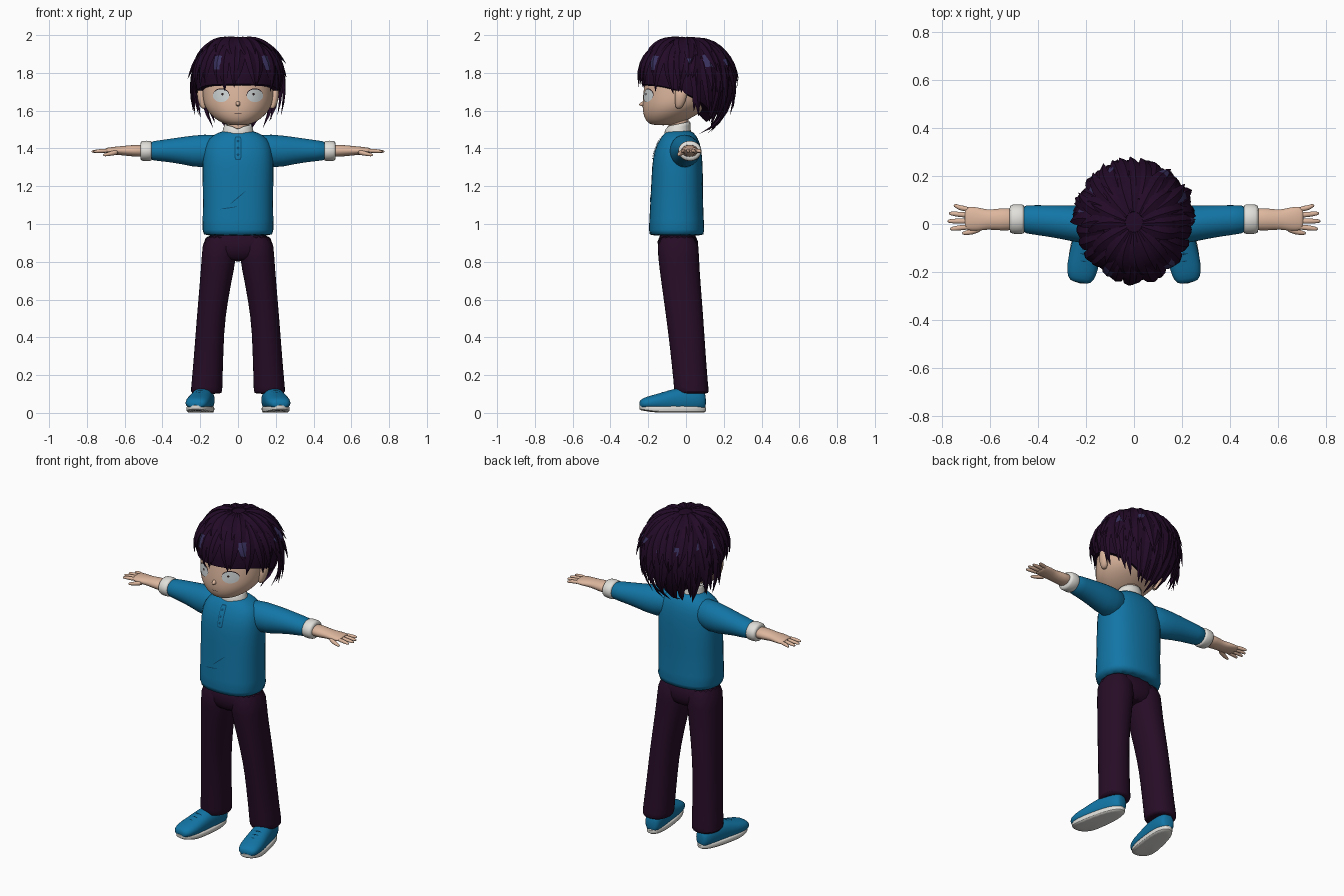
import bpy, bmesh, math, random
from math import sin, cos, pi
from mathutils import Vector, Matrix

random.seed(4)
cube = bpy.data.objects.get("Cube")
if cube:
    bpy.data.objects.remove(cube)


def material(name, r, g, b):
    m = bpy.data.materials.new(name)
    m.use_nodes = True
    m.diffuse_color = (r, g, b, 1)
    shader = m.node_tree.nodes["Principled BSDF"]
    shader.inputs["Base Color"].default_value = (r, g, b, 1)
    shader.inputs["Roughness"].default_value = 0.9
    return m


SKIN = material("skin", 0.72, 0.47, 0.34)
HAIR = material("dark plum hair", 0.016, 0.003, 0.02)
SHINE = material("hair shine", 0.04, 0.03, 0.11)
TROUSER = material("plum trousers", 0.02, 0.004, 0.02)
BLUE = material("shirt blue", 0.006, 0.18, 0.38)
SEAM = material("seam blue", 0.003, 0.07, 0.16)
WHITE = material("cuff white", 0.75, 0.74, 0.7)
EYE = material("eye white", 0.62, 0.66, 0.67)
LINE = material("dark line", 0.02, 0.01, 0.012)


def skin(bm, rings, caps=True):
    """Bridge equal rings of points with quads; returns the side faces."""
    loops = [[bm.verts.new(p) for p in ring] for ring in rings]
    n, faces = len(loops[0]), []
    for a, b in zip(loops, loops[1:]):
        faces += [bm.faces.new((a[i], a[(i + 1) % n], b[(i + 1) % n], b[i])) for i in range(n)]
    if caps:
        bm.faces.new(loops[0])
        bm.faces.new(loops[-1])
    return faces


def finish(name, bm, *mats, subsurf=0, angle=40):
    bmesh.ops.recalc_face_normals(bm, faces=bm.faces)
    mesh = bpy.data.meshes.new(name)
    bm.to_mesh(mesh)
    bm.free()
    for m in mats:
        mesh.materials.append(m)
    ob = bpy.data.objects.new(name, mesh)
    bpy.context.collection.objects.link(ob)
    bpy.ops.object.select_all(action="DESELECT")
    ob.select_set(True)
    bpy.context.view_layer.objects.active = ob
    bpy.ops.object.shade_smooth_by_angle(angle=math.radians(angle))
    if subsurf:
        mod = ob.modifiers.new("smooth", "SUBSURF")
        mod.levels = mod.render_levels = subsurf
    return ob


def tube_rings(stations, axis, side=1, n=16, power=1.0):
    """Station: place on the axis, two centre coordinates, two radii."""
    curve = lambda v: math.copysign(abs(v) ** power, v)
    rings = []
    for at, c1, c2, r1, r2 in stations:
        ring = []
        for i in range(n):
            a = 2 * pi * i / n
            p, q = c1 + r1 * curve(cos(a)), c2 + r2 * curve(sin(a))
            x, y, z = {"x": (at, p, q), "y": (p, at, q), "z": (p, q, at)}[axis]
            ring.append(Vector((x * side, y, z)))
        rings.append(ring)
    return rings


def tube(name, stations, axis, mat, side=1, power=1.0, subsurf=1, move=None):
    bm = bmesh.new()
    skin(bm, tube_rings(stations, axis, side, power=power))
    if move:
        bm.transform(move)
    return finish(name, bm, mat, subsurf=subsurf, angle=60)


def decal(name, target, mat, x, z, rx, rz, lift, turn=0, power=1.0):
    """Thin painted patch laid on the front of a target."""
    bm = bmesh.new()
    steps = [(-0.6, x, z, rx * k, rz * k) for k in (1, 0.7, 0.4, 0.1)]
    skin(bm, tube_rings(steps, "y", n=20, power=power))
    bmesh.ops.delete(bm, geom=[f for f in bm.faces if len(f.verts) > 4][:1], context="FACES_ONLY")
    pivot = Matrix.Translation((x, 0, z))
    bm.transform(pivot @ Matrix.Rotation(turn, 4, "Y") @ pivot.inverted())
    ob = finish(name, bm, mat)
    wrap = ob.modifiers.new("lay on surface", "SHRINKWRAP")
    wrap.target, wrap.wrap_method, wrap.wrap_mode = target, "PROJECT", "ABOVE_SURFACE"
    wrap.use_project_y, wrap.offset = True, lift
    return ob


# Torso with boxy section, collar and neck
shirt = tube("shirt_body", [(0.938, 0, -0.05, 0.184, 0.145), (0.945, 0, -0.05, 0.194, 0.152),
                            (1.1, 0, -0.05, 0.188, 0.142), (1.25, 0, -0.046, 0.192, 0.139),
                            (1.36, 0, -0.045, 0.192, 0.134), (1.43, 0, -0.038, 0.178, 0.115),
                            (1.47, 0, -0.035, 0.14, 0.09), (1.5, 0, -0.035, 0.07, 0.062)],
             "z", BLUE, power=0.82)
tube("neck", [(1.42, 0, -0.035, 0.06, 0.055), (1.52, 0, -0.04, 0.055, 0.052),
              (1.62, 0, -0.04, 0.06, 0.06)], "z", SKIN)
bm = bmesh.new()
rings = tube_rings([(1.465, 0, -0.042, 0.09, 0.075), (1.5, 0, -0.045, 0.082, 0.07),
                    (1.53, 0, -0.04, 0.072, 0.064)], "z")
for p in rings[-1]:
    p.z += 0.2 * (p.y + 0.04) - (0.02 if p.y < -0.1 else 0)
skin(bm, rings, caps=False)
collar = finish("collar", bm, WHITE, subsurf=1)
collar.modifiers.new("thickness", "SOLIDIFY").thickness = 0.012

# Front placket, buttons and shirt creases
decal("placket", shirt, SEAM, 0, 1.4, 0.018, 0.062, 0.003, power=0.3)
decal("placket_panel", shirt, BLUE, 0, 1.4, 0.013, 0.056, 0.005, power=0.3)
for i in range(3):
    decal(f"button_{i}", shirt, SEAM, 0, 1.365 + 0.035 * i, 0.007, 0.007, 0.008)
decal("long_crease", shirt, SEAM, 0.0, 1.14, 0.055, 0.0025, 0.002, turn=-0.7)
decal("short_crease", shirt, SEAM, -0.05, 1.085, 0.045, 0.0025, 0.002, turn=-0.15)

# Hips
tube("trouser_hips", [(0.8, 0, -0.04, 0.1, 0.09), (0.85, 0, -0.042, 0.175, 0.108),
                      (0.97, 0, -0.045, 0.185, 0.118)], "z", TROUSER, power=0.85)

for side, label in ((1, "left"), (-1, "right")):
    # Arm
    tube(label + "_sleeve", [(0.06, -0.02, 1.4, 0.07, 0.075), (0.18, -0.006, 1.382, 0.085, 0.096),
                             (0.3, 0.008, 1.39, 0.071, 0.072), (0.42, 0.018, 1.388, 0.062, 0.055),
                             (0.48, 0.02, 1.387, 0.059, 0.051)], "x", BLUE, side)
    tube(label + "_cuff", [(0.455, 0.02, 1.387, 0.058, 0.05), (0.46, 0.02, 1.387, 0.064, 0.056),
                           (0.512, 0.02, 1.387, 0.063, 0.055), (0.518, 0.02, 1.387, 0.054, 0.046)],
         "x", WHITE, side)
    tube(label + "_forearm_and_palm", [(0.48, 0.02, 1.387, 0.05, 0.036), (0.56, 0.019, 1.388, 0.047, 0.031),
                                       (0.61, 0.018, 1.388, 0.04, 0.025), (0.65, 0.02, 1.388, 0.052, 0.022),
                                       (0.695, 0.024, 1.388, 0.05, 0.016), (0.705, 0.024, 1.388, 0.044, 0.012)],
         "x", SKIN, side)

    # Fingers fan out from the palm
    for i, finger in enumerate(("index", "middle", "ring", "little")):
        y, tip = -0.012 + 0.024 * i, (0.765, 0.776, 0.77, 0.75)[i]
        spread = 0.008 * (i - 1)
        tube(f"{label}_{finger}_finger", [(0.68, y, 1.388, 0.012, 0.012),
                                          (0.73, y + spread * 0.5, 1.387, 0.011, 0.01),
                                          (tip - 0.01, y + spread, 1.384, 0.009, 0.008),
                                          (tip, y + spread, 1.383, 0.004, 0.004)], "x", SKIN, side)
    tube(label + "_thumb", [(0.63, -0.012, 1.382, 0.018, 0.016), (0.67, -0.032, 1.374, 0.013, 0.012),
                            (0.705, -0.038, 1.366, 0.009, 0.009), (0.715, -0.038, 1.364, 0.004, 0.004)],
         "x", SKIN, side)

    # Trouser leg
    tube(label + "_trouser_leg", [(0.1, 0.165, 0.03, 0.075, 0.085), (0.108, 0.167, 0.03, 0.086, 0.094),
                                  (0.16, 0.164, 0.025, 0.083, 0.092), (0.35, 0.153, 0.008, 0.078, 0.095),
                                  (0.5, 0.144, -0.006, 0.076, 0.1), (0.7, 0.118, -0.028, 0.085, 0.106),
                                  (0.82, 0.1, -0.04, 0.094, 0.11), (0.96, 0.095, -0.045, 0.092, 0.115)],
         "z", TROUSER, side, power=0.9)

    # Shoe: built straight, then turned toe-out and mirrored by side
    place = Matrix.Translation((0.195 * side, -0.07, 0)) @ Matrix.Rotation(0.17 * side, 4, "Z")
    bm = bmesh.new()
    sole = tube_rings([(0, 0, 0, 0.062, 0.172), (0.005, 0, 0, 0.07, 0.18),
                       (0.03, 0, 0, 0.071, 0.182), (0.038, 0, 0, 0.066, 0.176)], "z", n=24, power=0.8)
    for p in (p for ring in sole for p in ring):
        p.x *= 0.92 - 0.7 * p.y
        p.z += max(0, -p.y - 0.1) * 0.15
    skin(bm, sole)
    bm.transform(place)
    finish(label + "_sole", bm, WHITE, subsurf=1)
    tube(label + "_shoe_upper", [(-0.178, 0, 0.045, 0.03, 0.015), (-0.165, 0, 0.05, 0.056, 0.028),
                                 (-0.11, 0, 0.055, 0.068, 0.04), (-0.04, 0, 0.06, 0.064, 0.053),
                                 (0.02, 0, 0.068, 0.06, 0.066), (0.1, 0, 0.07, 0.057, 0.068),
                                 (0.165, 0, 0.065, 0.045, 0.055), (0.176, 0, 0.06, 0.025, 0.035)],
         "y", BLUE, power=0.85, move=place)
    for i in range(3):
        y, z = -0.085 + 0.03 * i, 0.094 + 0.009 * i
        tube(f"{label}_lace_{i}", [(-0.034, y, z - 0.005, 0.005, 0.005), (0, y, z + 0.006, 0.005, 0.005),
                                   (0.034, y, z - 0.005, 0.005, 0.005)], "x", SEAM, move=place)

    # Ear
    tube(label + "_ear", [(1.61, 0.18, -0.04, 0.01, 0.012), (1.625, 0.187, -0.035, 0.018, 0.022),
                          (1.67, 0.196, -0.028, 0.022, 0.034), (1.71, 0.197, -0.025, 0.02, 0.032),
                          (1.728, 0.19, -0.025, 0.01, 0.015)], "z", SKIN, side)

# Head and nose
head = tube("head", [(1.522, 0, -0.12, 0.05, 0.06), (1.54, 0, -0.112, 0.1, 0.1),
                     (1.58, 0, -0.082, 0.152, 0.148), (1.63, 0, -0.05, 0.186, 0.186),
                     (1.7, 0, -0.03, 0.193, 0.2), (1.78, 0, -0.01, 0.195, 0.21),
                     (1.88, 0, 0, 0.165, 0.17), (1.95, 0, 0, 0.08, 0.08)], "z", SKIN, subsurf=2)
tube("nose", [(-0.2, 0, 1.64, 0.018, 0.022), (-0.235, 0, 1.636, 0.012, 0.013),
              (-0.249, 0, 1.632, 0.004, 0.004)], "y", SKIN)

# Face details laid on the head
for side, label in ((1, "left"), (-1, "right")):
    decal(label + "_eye_outline", head, LINE, 0.088 * side, 1.683, 0.043, 0.035, 0.002)
    decal(label + "_eye_white", head, EYE, 0.088 * side, 1.679, 0.042, 0.034, 0.004)
    decal(label + "_pupil", head, LINE, 0.08 * side, 1.687, 0.006, 0.007, 0.006)
    decal(label + "_eyebrow", head, HAIR, 0.09 * side, 1.737, 0.04, 0.006, 0.003, turn=0.1 * side)
decal("mouth", head, LINE, 0, 1.585, 0.022, 0.0015, 0.002)


# Hair: a dome with a rim that drops towards the nape
def hair_point(az, t, lift=0.0):
    back = (1 - cos(az)) / 2
    rim = 1.74 - 0.2 * back * back
    phi = min(t * math.acos((rim - 1.77) / 0.25), pi)
    s, c = sin(phi) ** 0.85, cos(phi)
    r = Vector((0.222 * sin(az) * s, -0.236 * cos(az) * s, c * (0.215 if c > 0 else 0.25)))
    return Vector((0, 0, 1.77)) + r + r.normalized() * lift


bm = bmesh.new()
dome = [[hair_point(2 * pi * i / 40, t / 14) for i in range(40)] for t in range(15)]
dome[0] = [hair_point(2 * pi * i / 40, 0.02) for i in range(40)]
dome.append([Vector((0, 0, 1.65)).lerp(p, 0.05) for p in dome[-1]])
skin(bm, dome)
finish("hair_dome", bm, HAIR, angle=50)


# Tapered locks follow the dome and flick outward at the tip
def lock(bm, az, start, end, width, flick, sweep, shiny):
    rings = []
    for k in range(8):
        u = k / 7
        a = az + sweep * u * u
        p = hair_point(a, start + (end - start) * u, 0.012 * sin(pi * u) + flick * u ** 3)
        out = (p - Vector((0, 0, 1.77))).normalized()
        across = Vector((cos(a), sin(a), 0))
        w = width * (0.45 + u) * (1 - u ** 2.2) + 0.001
        rings.append([p + across * w, p + out * w * 0.35, p - across * w, p - out * w * 0.45])
    for f in skin(bm, rings):
        if shiny and 1.835 < f.calc_center_median().z < 1.885:
            f.material_index = 1


bm = bmesh.new()
jit = lambda amount: random.uniform(-amount, amount)
for i in range(30):
    # Rim row: fringe at the front, spiky nape behind
    az = 2 * pi * (i + 0.5) / 30
    rear = cos(az) < -0.15
    flick = 0.055 if rear else 0.008
    end = 1.06 if rear else 1.04
    lock(bm, az + jit(0.05), 0.3, end + jit(0.05), 0.036, flick + jit(0.01), jit(0.22), i % 6 == 3)
for i in range(16):
    # Middle tiers over the sides and back
    az = pi * (0.5 + (i + 0.5) / 16)
    lock(bm, az + jit(0.06), 0.3, 0.82 + jit(0.05), 0.037, 0.045 + jit(0.015), jit(0.2), i % 5 == 2)
    lock(bm, az + jit(0.06), 0.15, 0.62 + jit(0.05), 0.036, 0.035 + jit(0.015), jit(0.2), i % 5 == 0)
for i in range(16):
    # Crown row
    az = 2 * pi * i / 16
    lock(bm, az + jit(0.1), 0.06, 0.6 + jit(0.08), 0.04, 0.012, jit(0.3), i in (4, 11, 12))
for side in (1, -1):
    # Long side spikes
    for az, end in ((1.72, 1.1), (1.95, 1.02), (2.2, 1.08)):
        lock(bm, side * az, 0.4, end, 0.034, 0.07, side * 0.12, False)
finish("hair_locks", bm, HAIR, SHINE, angle=35)
